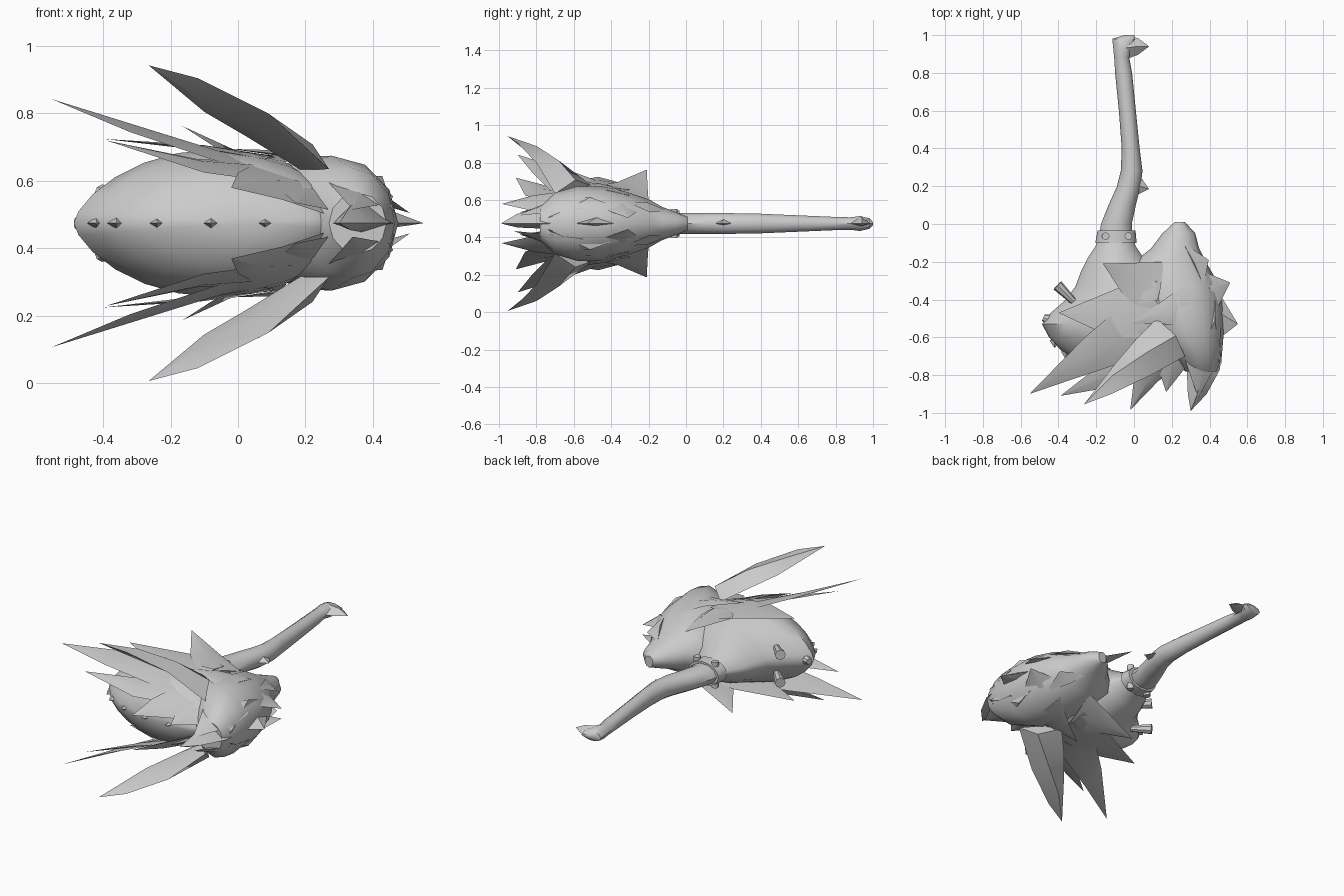
import bpy, bmesh, math
from mathutils import Vector

ZC = 0.474  # height of the symmetry plane
grey = bpy.data.materials.new("plain_grey")
grey.diffuse_color = (0.6, 0.6, 0.6, 1)


def finish(name, bm, angle=40):
    bmesh.ops.recalc_face_normals(bm, faces=bm.faces)
    me = bpy.data.meshes.new(name)
    bm.to_mesh(me)
    bm.free()
    ob = bpy.data.objects.new(name, me)
    bpy.context.collection.objects.link(ob)
    me.materials.append(grey)
    bpy.ops.object.select_all(action='DESELECT')
    ob.select_set(True)
    bpy.context.view_layer.objects.active = ob
    bpy.ops.object.shade_smooth_by_angle(angle=math.radians(angle))
    return ob


def skin(bm, rings):
    """Bridge rings of equal length and cap both ends."""
    n = len(rings[0])
    vs = [[bm.verts.new(p) for p in r] for r in rings]
    for a, b in zip(vs, vs[1:]):
        for i in range(n):
            j = (i + 1) % n
            bm.faces.new((a[i], a[j], b[j], b[i]))
    bm.faces.new(vs[0])
    bm.faces.new(vs[-1][::-1])


def loft(name, sections, n=16, power=1.0):
    """Oval sections along y: (y, x_min, x_max, half_height); power > 1 sharpens the ends."""
    bm = bmesh.new()
    rings = []
    for y, x0, x1, rz in sections:
        ring = []
        for i in range(n):
            a = math.tau * i / n
            sn = math.sin(a)
            ring.append(((x0 + x1) / 2 + (x1 - x0) / 2 * math.cos(a), y,
                         ZC + rz * math.copysign(abs(sn) ** power, sn)))
        rings.append(ring)
    skin(bm, rings)
    return finish(name, bm)


def tuft(name, left, right, tip, ridge=0.03, mirror=True):
    """Pointed blade between two edge lines; points are (x, y, height over centre)."""
    for s, side in ((1, "upper"), (-1, "lower")) if mirror else ((1, "middle"),):
        def place(v):
            return Vector((v[0], v[1], ZC + s * v[2]))
        bm = bmesh.new()
        rings = []
        for k, (l, r) in enumerate(zip(left, right)):
            l, r = place(l), place(r)
            m = (l + r) / 2
            nrm = (r - l).cross(place(tip) - m).normalized()
            if nrm.z * s < 0:
                nrm = -nrm
            h = ridge * (1 - 0.5 * k / len(left))
            rings.append([l, m + nrm * h, r, m - nrm * h * 0.4])
        t = place(tip)
        rings.append([t + (p - t) * 0.01 for p in rings[-1]])
        skin(bm, rings)
        finish(f"{name}_{side}", bm, 30)


def rod(name, a, b, r1, r2, n=8):
    """Tapered rod from a to b."""
    a, b = Vector(a), Vector(b)
    q = (b - a).to_track_quat('Z', 'Y')
    bm = bmesh.new()
    skin(bm, [[c + q @ Vector((r * math.cos(math.tau * i / n),
                               r * math.sin(math.tau * i / n), 0))
               for i in range(n)] for c, r in ((a, r1), (b, r2))])
    return finish(name, bm)


# Handle with a bent lower part and a spur at the bend
loft("handle", [(-0.1, -0.19, -0.005, 0.06), (0.0, -0.175, -0.012, 0.06),
                (0.1, -0.135, 0.01, 0.06), (0.2, -0.09, 0.035, 0.06),
                (0.28, -0.07, 0.045, 0.057), (0.4, -0.065, 0.03, 0.055),
                (0.6, -0.08, 0.01, 0.046), (0.8, -0.1, -0.01, 0.037),
                (0.88, -0.105, -0.025, 0.035), (0.93, -0.11, -0.01, 0.042),
                (0.98, -0.115, 0.01, 0.03), (1.0, -0.05, 0.0, 0.008)], 10)
tuft("handle_spur", [(-0.03, 0.13, 0)], [(0.0, 0.3, 0)], (0.08, 0.185, 0), 0.04, False)
tuft("handle_hook", [(-0.05, 0.87, 0), (0.02, 0.895, 0)],
     [(-0.04, 0.995, 0), (0.02, 0.985, 0)], (0.08, 0.94, 0), 0.04, False)

# Collar and its rivets
loft("collar", [(-0.1, -0.205, 0.014, 0.074), (-0.035, -0.193, 0.008, 0.07)])
for x in (-0.15, -0.03):
    for s in (1, -1):
        rod("collar_rivet", (x, -0.065, ZC + s * 0.04), (x, -0.065, ZC + s * 0.078),
            0.02, 0.02, 10)

# Rounded head
head = [(-0.08, -0.19, -0.005, 0.06), (-0.12, -0.205, 0.01, 0.074), (-0.18, -0.245, 0.05, 0.103),
        (-0.25, -0.28, 0.14, 0.14), (-0.33, -0.31, 0.25, 0.175),
        (-0.4, -0.36, 0.31, 0.198), (-0.47, -0.44, 0.33, 0.214),
        (-0.53, -0.487, 0.35, 0.218), (-0.6, -0.45, 0.35, 0.205),
        (-0.67, -0.385, 0.33, 0.178), (-0.73, -0.29, 0.29, 0.13),
        (-0.765, -0.17, 0.22, 0.07), (-0.78, -0.05, 0.12, 0.02)]
loft("head", head, 24, 1.35)

# Diamond studs along the striking face
for x, y in ((-0.42, -0.625), (-0.36, -0.685), (-0.24, -0.74), (-0.08, -0.775), (0.08, -0.775)):
    bm = bmesh.new()
    ring = [bm.verts.new((x + dx, y + 0.01, ZC + dz))
            for dx, dz in ((-0.027, 0), (0, -0.018), (0.027, 0), (0, 0.018))]
    bmesh.ops.extrude_face_region(bm, geom=[bm.faces.new(ring)])
    bm.verts.ensure_lookup_table()
    for v in bm.verts[4:]:
        v.co = Vector((x, y - 0.03, ZC)) + (v.co - Vector((x, y + 0.01, ZC))) * 0.1
    finish("face_stud", bm, 20)

# Flared pegs on the shoulder and a stud on the end
for s in (1, -1):
    rod("shoulder_peg", (-0.32, -0.41, ZC + s * 0.075), (-0.405, -0.325, ZC + s * 0.085),
        0.018, 0.03)
rod("end_stud", (-0.42, -0.52, ZC), (-0.48, -0.495, ZC), 0.04, 0.018)

# Mane core wrapped round the back of the head
loft("mane_core", [(0.01, 0.215, 0.27, 0.035), (-0.05, 0.15, 0.325, 0.06),
                   (-0.13, 0.09, 0.345, 0.09), (-0.2, 0.0, 0.38, 0.13),
                   (-0.32, -0.02, 0.45, 0.17), (-0.45, 0.0, 0.475, 0.198),
                   (-0.58, 0.08, 0.475, 0.2), (-0.7, 0.2, 0.465, 0.165),
                   (-0.78, 0.27, 0.44, 0.09)], 12)

# Great horns of the mane, leaning outwards and forwards
tuft("horn_tuft", [(0.12, -0.5, 0.2), (0.02, -0.6, 0.26), (-0.1, -0.74, 0.33)],
     [(0.27, -0.7, 0.16), (0.09, -0.8, 0.325), (-0.12, -0.9, 0.43)],
     (-0.265, -0.955, 0.468), 0.06)
# Long side blades with shorter second points
tuft("side_blade", [(0.12, -0.4, 0.2), (-0.085, -0.45, 0.22), (-0.26, -0.6, 0.275)],
     [(0.15, -0.65, 0.13), (-0.02, -0.72, 0.17), (-0.32, -0.82, 0.27)],
     (-0.553, -0.9, 0.368), 0.02)
tuft("second_blade", [(0.08, -0.48, 0.18), (-0.12, -0.7, 0.19)],
     [(0.12, -0.75, 0.12), (-0.1, -0.86, 0.15)], (-0.39, -0.91, 0.245), 0.02)
tuft("cheek_blade", [(0.12, -0.3, 0.18), (-0.085, -0.34, 0.215)],
     [(0.08, -0.6, 0.19), (-0.12, -0.6, 0.225)], (-0.4, -0.47, 0.25), 0.015)
# Raised tufts on the shoulder
tuft("shoulder_tuft", [(0.16, -0.2, 0.12), (0.02, -0.205, 0.19)],
     [(0.1, -0.5, 0.2), (-0.06, -0.37, 0.22)], (-0.165, -0.21, 0.288), 0.02)
tuft("crown_tuft", [(0.3, -0.3, 0.15), (0.16, -0.4, 0.2)],
     [(0.3, -0.55, 0.17), (0.16, -0.53, 0.2)], (-0.02, -0.53, 0.22), 0.02)
# Forward-pointing tufts closing round the front of the mane
tuft("front_tuft", [(0.06, -0.6, 0.18), (0.0, -0.82, 0.15)],
     [(0.28, -0.74, 0.02), (0.13, -0.83, 0.07)], (-0.02, -0.985, 0.105), 0.03)
tuft("small_front_tuft", [(0.1, -0.68, 0.12)], [(0.32, -0.7, 0.03)], (0.17, -0.89, 0.06), 0.03)
tuft("centre_spike", [(0.2, -0.6, 0), (0.28, -0.78, 0), (0.285, -0.9, 0)],
     [(0.475, -0.56, 0), (0.455, -0.77, 0), (0.385, -0.9, 0)], (0.3, -0.99, 0), 0.08, False)
tuft("cheek_spike", [(0.28, -0.58, 0.15), (0.27, -0.72, 0.12)],
     [(0.46, -0.55, 0.08), (0.45, -0.72, 0.06)], (0.34, -0.92, 0.04), 0.03)
# Spikes along the back of the mane
tuft("back_spike", [(0.43, -0.33, 0)], [(0.46, -0.6, 0)], (0.55, -0.53, 0), 0.04, False)
tuft("upper_back_tuft", [(0.34, -0.24, 0.08)], [(0.44, -0.45, 0.08)], (0.51, -0.31, 0.03), 0.03)
tuft("nape_tuft", [(0.26, -0.1, 0.07)], [(0.37, -0.33, 0.12)], (0.395, -0.19, 0.06), 0.02)
tuft("lower_back_tuft", [(0.43, -0.4, 0.1)], [(0.38, -0.62, 0.14)], (0.465, -0.74, 0.03), 0.03)
